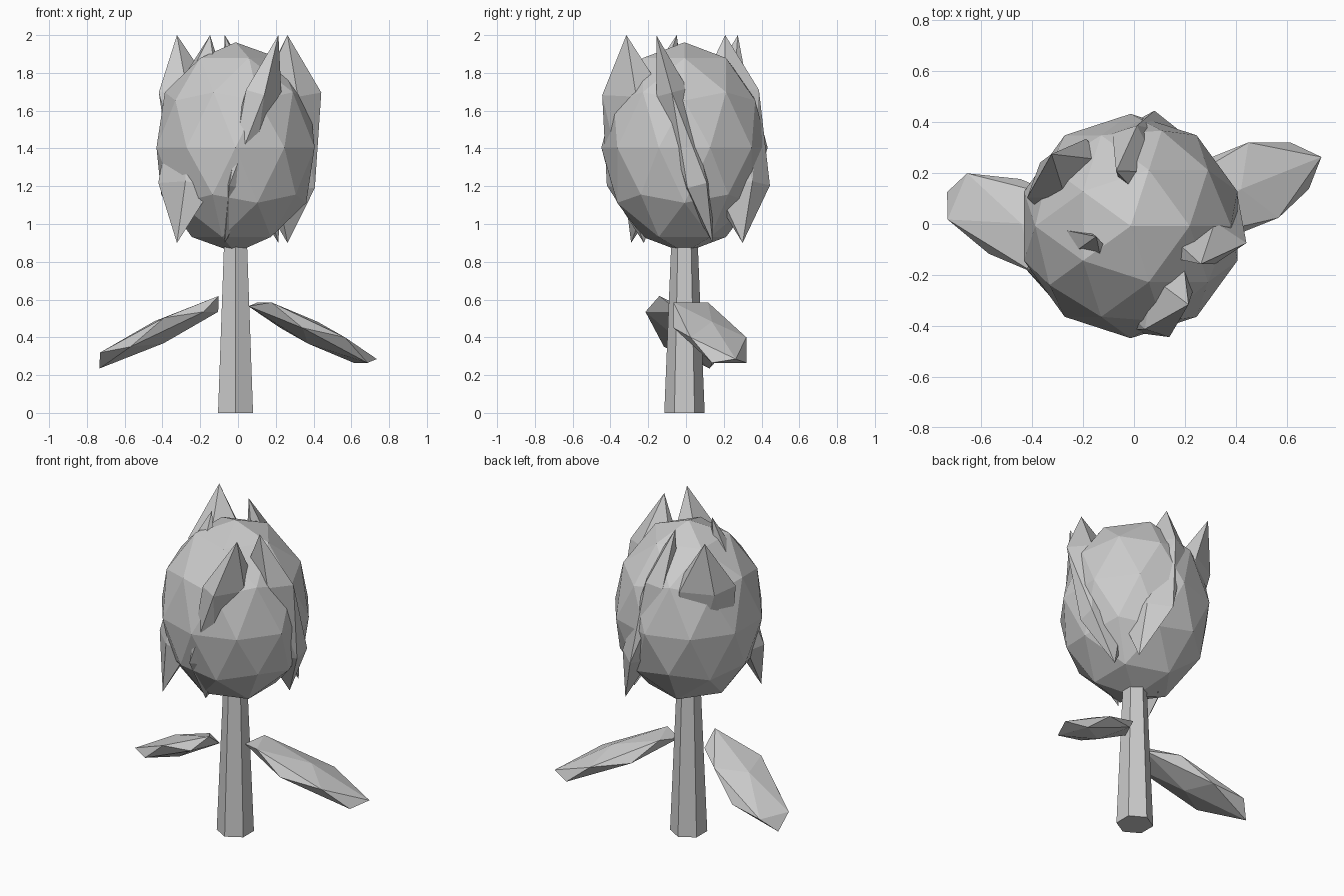
import bpy
from math import tau, cos, sin

if "Cube" in bpy.data.objects:
    bpy.data.objects.remove(bpy.data.objects["Cube"])

CX, CY = -0.013, -0.008   # plant axis


def ico(name, subdiv, loc, scale, rot=(0, 0, 0)):
    bpy.ops.mesh.primitive_ico_sphere_add(subdivisions=subdiv, radius=1, location=loc, rotation=rot)
    ob = bpy.context.object
    ob.name = name
    ob.scale = scale
    return ob


# Tapered six-sided stem
bpy.ops.mesh.primitive_cone_add(vertices=6, radius1=0.107, radius2=0.066, depth=1.0,
                                location=(CX, CY, 0.5))
bpy.context.object.name = "stem"

# Faceted flower bud
ico("bud", 2, (CX, CY, 1.405), (0.44, 0.44, 0.557))

# Five tilted petals around the bud
for i in range(5):
    a = i * tau / 5
    r = 0.275
    ico(f"petal_{i + 1}", 1, (CX + r * cos(a), CY + r * sin(a), 1.45),
        (0.2, 0.1, 0.57), (0.265, 0, -a))

# Two drooping leaves
leaf = (0.437, 0.187, 0.064)
ico("leaf_right", 1, (0.395, 0.127, 0.425), leaf, (0, 0.438, 0.38))
ico("leaf_left", 1, (-0.418, -0.008, 0.427), leaf, (0, -0.438, -0.4))
